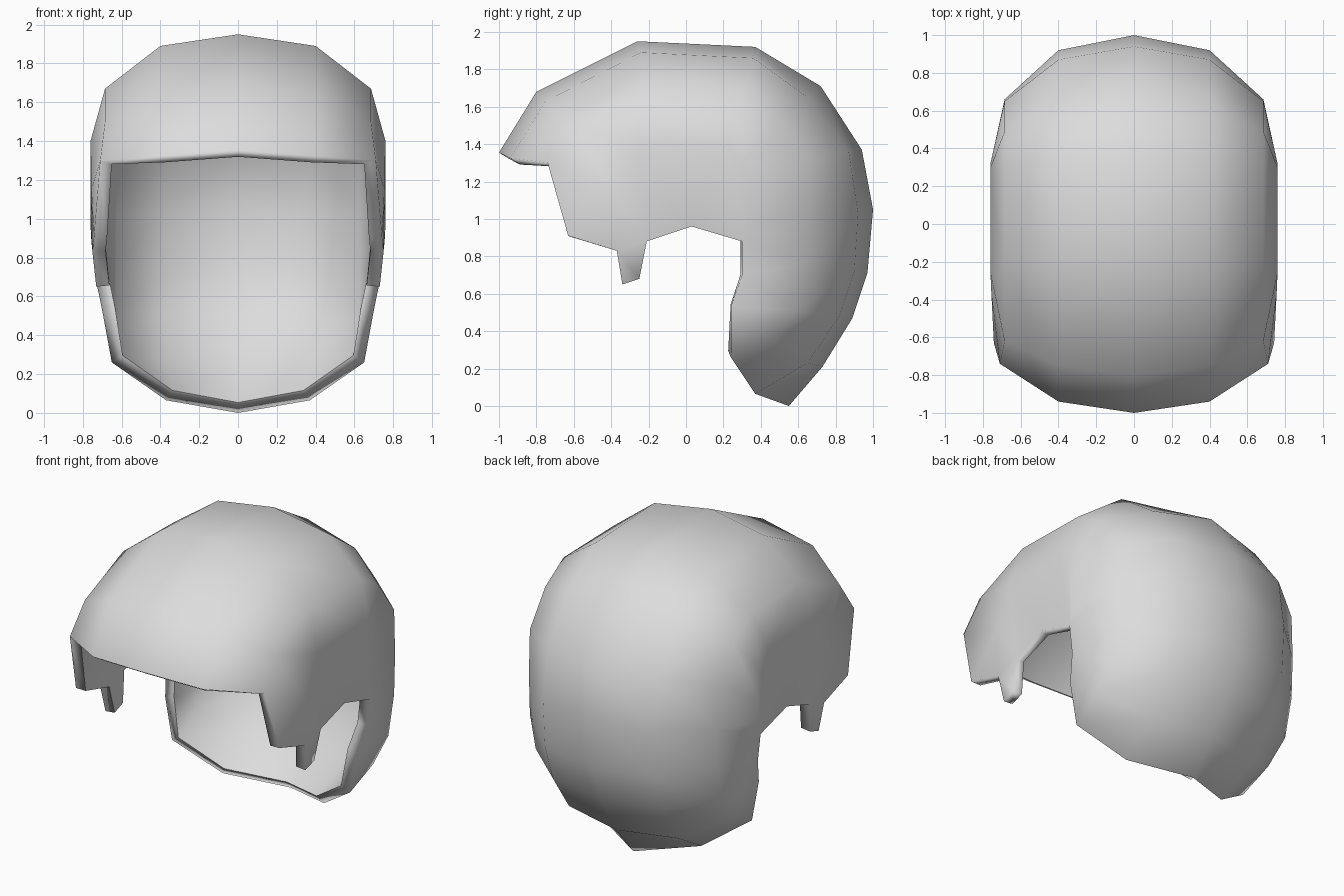
import bpy
import bmesh

default_cube = bpy.data.objects.get("Cube")
if default_cube:
    bpy.data.objects.remove(default_cube, do_unlink=True)

SHELL_THICKNESS = 0.068


def arc(x, path):
    """Front-to-back arc of points lying in the plane at the given x."""
    return [(x, y, z) for y, z in path]


def add_strip(bm, cache, inner, outer):
    """Bridge two arcs; coincident points collapse quads into triangles."""
    for i in range(len(inner) - 1):
        corners = []
        for point in (inner[i], outer[i], outer[i + 1], inner[i + 1]):
            if point not in cache:
                cache[point] = bm.verts.new(point)
            if cache[point] not in corners:
                corners.append(cache[point])
        if len(corners) > 2:
            bm.faces.new(corners)


# Crown line, from the brim over the top to the nape
crown = arc(0.0, [(-1, 1.355), (-.8, 1.68), (-.26, 1.95), (.37, 1.92),
                  (.72, 1.71), (.94, 1.37), (1, 1.05), (.97, .71),
                  (.89, .47), (.73, .21), (.55, 0)])

# Rounded shoulder of the shell beside the crown line
shoulder = arc(.4, [(-.94, 1.325), (-.75, 1.63), (-.24, 1.89), (.36, 1.86),
                    (.65, 1.65), (.87, 1.36), (.92, 1.03), (.9, .72),
                    (.82, .48), (.65, .23)])
shoulder.append((.37, .37, .065))

# Corner where the shell turns into the side wall
corner = [(.71, -.74, 1.3), (.685, -.62, 1.5)]
corner += arc(.685, [(-.22, 1.67), (.3, 1.66), (.49, 1.54),
                     (.65, 1.32), (.66, 1.03), (.65, .76)])
corner += [(.685, .59, .51), (.67, .45, .37), (.65, .24, .26)]

# Side wall, ending along the rear edge of the ear opening
ear_back = (.755, .3, .88)
side = [(.742, -.63, .91), (.755, -.37, 1.15)]
side += arc(.76, [(-.26, 1.4), (.22, 1.4), (.3, 1.3),
                  (.32, 1.1), (.32, .97)])
side += [ear_back, (.735, .3, .7), (.7, .24, .53), corner[-1]]

# Lower edge of the side wall, over the ear
tab_front, tab_back = (.75, -.37, .83), (.752, -.21, .88)
lower_edge = [side[0], tab_front, tab_back, (.758, .03, .96)]
lower_edge += [ear_back] * 4 + side[8:]

# Small tab hanging in front of the ear
tab_tip = [(.73, -.34, .65), (.732, -.25, .68)]

bm = bmesh.new()
cache = {}
arcs = [crown, shoulder, corner, side, lower_edge]
for inner, outer in zip(arcs, arcs[1:]):
    add_strip(bm, cache, inner, outer)
add_strip(bm, cache, [tab_front, tab_back], tab_tip)
mesh = bpy.data.meshes.new("shell")
bm.to_mesh(mesh)
bm.free()

shell = bpy.data.objects.new("shell", mesh)
bpy.context.collection.objects.link(shell)

# Single light grey material
grey = bpy.data.materials.new("light grey")
grey.use_nodes = True
colour = (.72, .72, .72, 1)
grey.diffuse_color = colour
grey.node_tree.nodes["Principled BSDF"].inputs["Base Color"].default_value = colour
mesh.materials.append(grey)

# Mirror the half, then give the shell its thickness
mirror = shell.modifiers.new("mirror", "MIRROR")
mirror.use_clip = True
solid = shell.modifiers.new("thickness", "SOLIDIFY")
solid.thickness = SHELL_THICKNESS
solid.offset = -1

bpy.ops.object.select_all(action="DESELECT")
shell.select_set(True)
bpy.context.view_layer.objects.active = shell
bpy.ops.object.modifier_apply(modifier="mirror")
outer_count = len(shell.data.vertices)
bpy.ops.object.modifier_apply(modifier="thickness")

# Smooth outside rolling over the rim, with a crisp edge on the lining
bpy.ops.object.shade_smooth()
rim_keys = set()
for face in shell.data.polygons:
    if min(face.vertices) < outer_count <= max(face.vertices):
        rim_keys.update(face.edge_keys)
for edge in shell.data.edges:
    edge.use_edge_sharp = edge.key in rim_keys and min(edge.key) >= outer_count

# Let the large panels dominate the shading beside the narrow rim
weighted = shell.modifiers.new("panel shading", "WEIGHTED_NORMAL")
weighted.mode = "FACE_AREA"
weighted.keep_sharp = True
bpy.ops.object.modifier_apply(modifier="panel shading")
